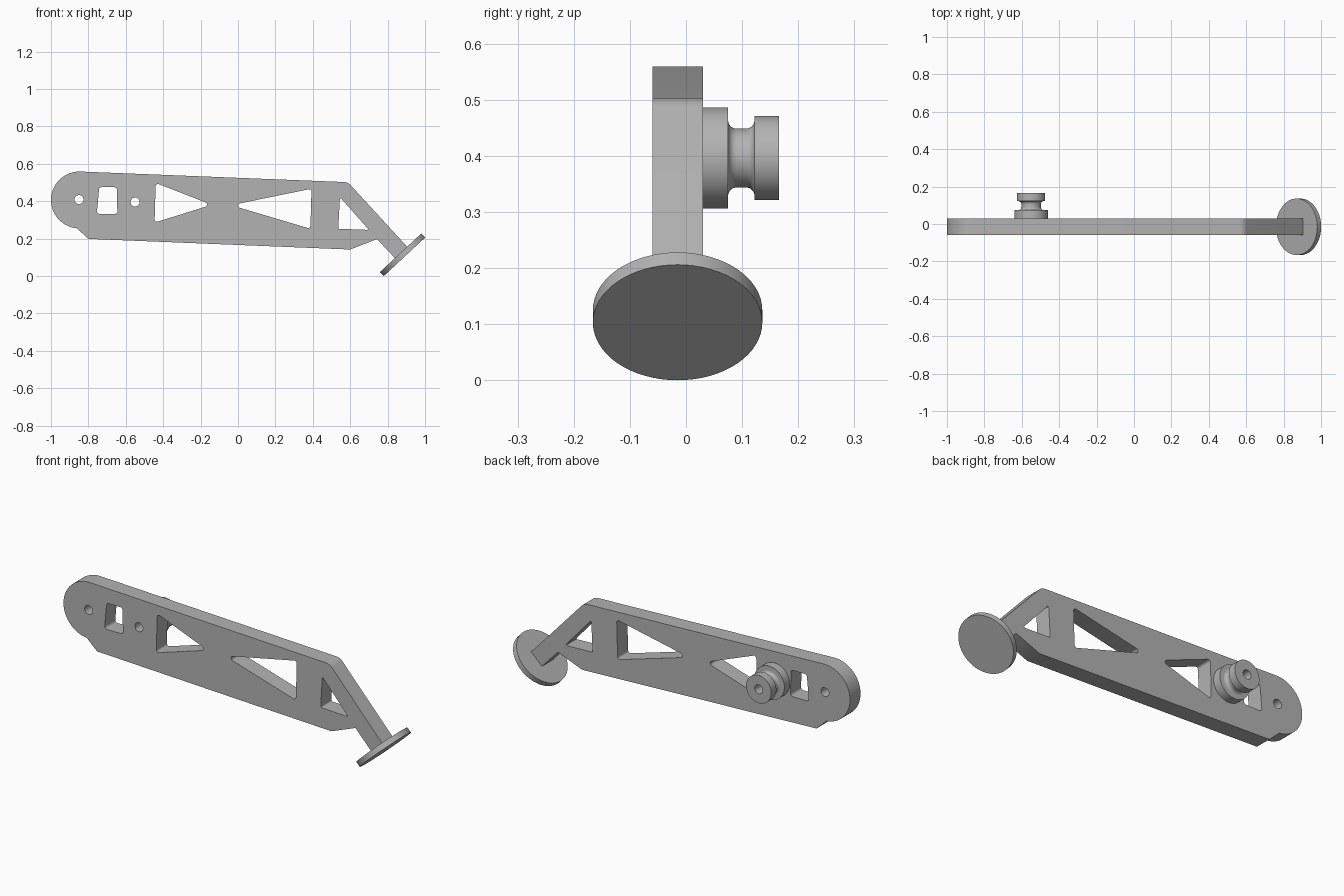
import bpy
import bmesh
from math import radians, pi, sin, cos
from mathutils import Vector, Matrix

cube = bpy.data.objects.get("Cube")
if cube:
    bpy.data.objects.remove(cube, do_unlink=True)

grey = bpy.data.materials.new("plain grey")
grey.use_nodes = True
colour = (0.45, 0.45, 0.45, 1)
grey.diffuse_color = colour
grey.node_tree.nodes["Principled BSDF"].inputs["Base Color"].default_value = colour


def circle(x, z, r, start=0, end=2 * pi, n=40, closed=True):
    """Points along a circle or an arc."""
    steps = n if closed else n - 1
    return [Vector((x + r * cos(start + (end - start) * i / steps),
                    z + r * sin(start + (end - start) * i / steps)))
            for i in range(n)]


def fillet(corners, r, n=8):
    """Round every corner of a polygon with radius r."""
    pts = []
    corners = [Vector(c) for c in corners]
    for i, c in enumerate(corners):
        a = (corners[i - 1] - c).normalized()
        b = (corners[(i + 1) % len(corners)] - c).normalized()
        half = a.angle(b) / 2
        centre = c + (a + b).normalized() * r / sin(half)
        t = r * cos(half) / sin(half)
        u, v = c + a * t - centre, c + b * t - centre
        for k in range(n + 1):
            pts.append(centre + u.lerp(v, k / n).normalized() * r)
    return pts


def finish(obj):
    """Weld, orient, colour and shade a part."""
    bm = bmesh.new()
    bm.from_mesh(obj.data)
    bmesh.ops.remove_doubles(bm, verts=bm.verts, dist=0.00005)
    bmesh.ops.recalc_face_normals(bm, faces=bm.faces)
    bm.to_mesh(obj.data)
    bm.free()
    obj.data.materials.clear()
    obj.data.materials.append(grey)
    bpy.ops.object.select_all(action='DESELECT')
    obj.select_set(True)
    bpy.context.view_layer.objects.active = obj
    bpy.ops.object.shade_smooth_by_angle(angle=radians(30))


def plate(name, loops, y, half_depth):
    """Extrude an outline with holes along y."""
    curve = bpy.data.curves.new(name, 'CURVE')
    curve.dimensions = '2D'
    curve.fill_mode = 'BOTH'
    curve.extrude = half_depth
    for loop in loops:
        spline = curve.splines.new('POLY')
        spline.points.add(len(loop) - 1)
        for p, co in zip(spline.points, loop):
            p.co = (co.x, co.y, 0, 1)
        spline.use_cyclic_u = True
    obj = bpy.data.objects.new(name, curve)
    bpy.context.collection.objects.link(obj)
    obj.rotation_euler = (pi / 2, 0, 0)
    obj.location.y = y
    bpy.ops.object.select_all(action='DESELECT')
    obj.select_set(True)
    bpy.context.view_layer.objects.active = obj
    bpy.ops.object.convert(target='MESH')
    finish(bpy.context.view_layer.objects.active)


def lathe(name, profile, matrix, closed=False):
    """Spin (radius, height) points about local z."""
    bm = bmesh.new()
    verts = [bm.verts.new((r, 0, h)) for r, h in profile]
    edges = [bm.edges.new(p) for p in zip(verts, verts[1:])]
    if closed:
        edges.append(bm.edges.new((verts[-1], verts[0])))
    bmesh.ops.spin(bm, geom=verts + edges, axis=(0, 0, 1), cent=(0, 0, 0),
                   angle=2 * pi, steps=64)
    mesh = bpy.data.meshes.new(name)
    bm.to_mesh(mesh)
    bm.free()
    obj = bpy.data.objects.new(name, mesh)
    bpy.context.collection.objects.link(obj)
    obj.matrix_world = matrix
    finish(obj)


# Arm plate: round end, stepped underside, bent tip reaching into the foot
mid_y = -0.015
tilt = radians(43)
out = Vector((sin(tilt), -cos(tilt)))
tip_low, tip_high = Vector((0.838, 0.097)), Vector((0.904, 0.157))
outline = circle(-0.848, 0.407, 0.152, radians(88), radians(265), 32, False)
outline += [Vector(p) for p in [(-0.8, 0.199), (0.6, 0.142), (0.743, 0.198)]]
outline += [tip_low + out * 0.01, tip_high + out * 0.01]
outline += circle(0.565, 0.453, 0.05, radians(43), radians(88), 8, False)

holes = [
    circle(-0.85, 0.409, 0.024),
    circle(-0.55, 0.396, 0.024),
    fillet([(-0.742, 0.475), (-0.648, 0.475), (-0.645, 0.333), (-0.755, 0.333)], 0.013),
    fillet([(-0.44, 0.498), (-0.141, 0.381), (-0.446, 0.286)], 0.012),
    fillet([(-0.037, 0.379), (0.393, 0.467), (0.387, 0.253)], 0.012),
    fillet([(0.545, 0.422), (0.7, 0.247), (0.536, 0.253)], 0.004),
]
plate("arm_plate", [outline] + holes, mid_y, 0.045)

# Round foot, square to the bent tip
foot_centre = Vector((0.89, mid_y, 0.103))
turn = Matrix.Rotation(pi - tilt, 4, 'Y')
lathe("round_foot", [(0, 0), (0.151, 0), (0.151, -0.03), (0, -0.03)],
      Matrix.Translation(foot_centre) @ turn)

# Grooved spool with a through hole on the back
low, high, r = 0.045, 0.092, 0.015
neck = 0.0525
profile = [(0.024, 0), (0.09, 0), (0.09, low)]
profile += [(p.x, p.y) for p in circle(neck + r, low + r, r, 1.5 * pi, pi, 8, False)]
profile += [(p.x, p.y) for p in circle(neck + r, high - r, r, pi, pi / 2, 8, False)]
profile += [(0.075, high), (0.075, 0.136), (0.024, 0.136)]
lathe("grooved_spool", profile,
      Matrix.Translation((-0.55, 0.03, 0.396)) @ Matrix.Rotation(-pi / 2, 4, 'X'), True)
